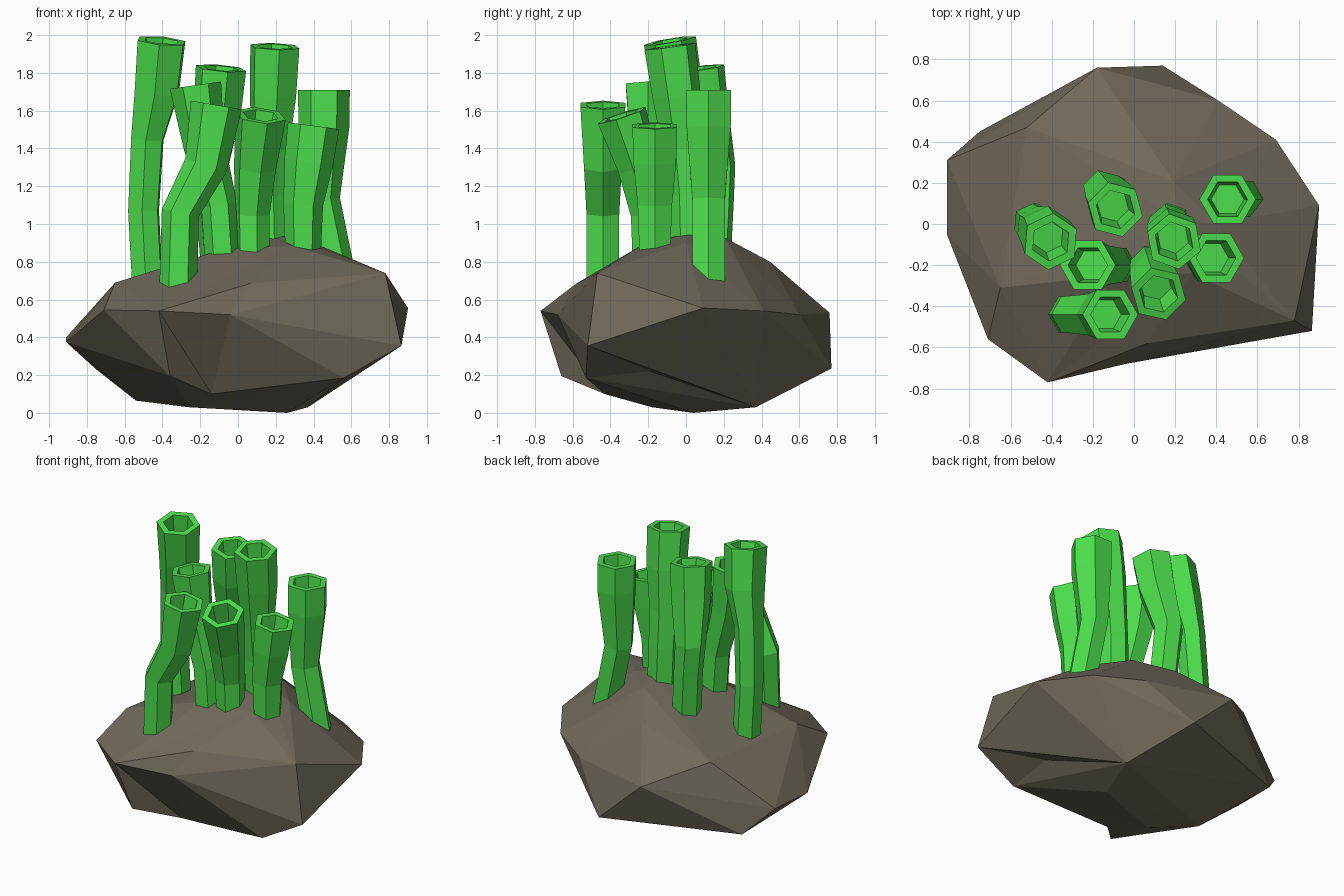
import bpy, bmesh, math
from mathutils import Vector

if "Cube" in bpy.data.objects:
    bpy.data.objects.remove(bpy.data.objects["Cube"])


def material(name, color):
    m = bpy.data.materials.new(name)
    m.diffuse_color = (*color, 1)
    m.use_nodes = True
    m.node_tree.nodes["Principled BSDF"].inputs["Base Color"].default_value = m.diffuse_color
    return m


GREEN = material("sponge green", (0.073, 0.74, 0.073))
STONE = material("brown stone", (0.162, 0.142, 0.103))


def make_object(name, bm, mat):
    bmesh.ops.recalc_face_normals(bm, faces=bm.faces)
    mesh = bpy.data.meshes.new(name)
    bm.to_mesh(mesh)
    bm.free()
    mesh.materials.append(mat)
    obj = bpy.data.objects.new(name, mesh)
    bpy.context.collection.objects.link(obj)


# Rock: faceted hull of a few corner points, then some dents
FL, TR, R = (-.42, -.77, .54), (.78, -.47, .74), (.865, -.52, .355)
SPUR, FR = (-.36, -.66, .195), (.56, -.53, .185)
BACK, LOW = (.14, .77, .235), (.37, .37, .03)
upper = [(.19, .21, .925), (.22, .02, .955), (.4, 0, .90), (.03, .445, .80), (-.52, .47, .685),
         (-.65, -.31, .69), (.28, -.24, .885), (-.1, -.25, .86), TR]
middle = [(.90, .09, .555), (.69, .41, .54), (.41, .60, .52), (-.18, .76, .53), (-.91, .31, .40),
          (-.91, -.05, .375), (-.71, -.56, .545), FL, R]
lower = [BACK, (-.75, .45, .23), FR, SPUR, LOW, (.26, .04, 0), (-.26, -.18, .03), (-.54, 0, .065)]
bm = bmesh.new()
at = {p: bm.verts.new(p) for p in upper + middle + lower}
bmesh.ops.convex_hull(bm, input=bm.verts)
bmesh.ops.triangulate(bm, faces=bm.faces)


def refan(faces, point):
    """Replace a patch of faces by a fan around a new point."""
    if not faces:
        return None
    v = bm.verts.new(point)
    rim = [e for f in faces for e in f.edges if sum(l in faces for l in e.link_faces) == 1]
    bmesh.ops.delete(bm, geom=faces, context='FACES_KEEP_BOUNDARY')
    for e in rim:
        bm.faces.new((*e.verts, v))
    return v


def patch(points):
    vs = {at[p] for p in points}
    return [f for f in bm.faces if set(f.verts) <= vs]


def across(a, b):
    e = bm.edges.get((at[a], at[b]))
    return list(e.link_faces) if e else []


brow = refan(patch([FL, SPUR, FR, R, TR]), (-.04, -.68, .52))
refan(across(FL, TR), (.065, -.58, .685))
refan(across(SPUR, FR), (-.14, -.43, .10))
ridge = bm.edges.get((brow, at[SPUR])) if brow else None
if ridge:
    bmesh.utils.edge_rotate(ridge)
refan(patch([R, FR, LOW, BACK]), (.58, -.19, .22))
bmesh.ops.delete(bm, geom=[e for e in bm.edges if not e.link_faces], context='EDGES')
bmesh.ops.delete(bm, geom=[v for v in bm.verts if not v.link_faces], context='VERTS')
make_object("rock", bm, STONE)


# Tube: six-sided sweep along a bent path, open at the top with a recessed hole
def tube(name, path, turn=0):
    pts = [Vector(p[:3]) for p in path]
    bm = bmesh.new()

    def ring(c, t, r):
        ax = (Vector((1, 0, 0)) - t * t.x).normalized()
        ay = t.cross(ax)
        out = []
        for k in range(6):
            a = math.radians(60 * k + turn)
            out.append(bm.verts.new(c + r * (math.cos(a) * ax + math.sin(a) * ay)))
        return out

    rings = []
    for i, p in enumerate(pts):
        t = pts[min(i + 1, len(pts) - 1)] - pts[max(i - 1, 0)]
        t.normalize()
        if i == 0:
            t = Vector((0, 0, 1))
        rings.append(ring(p, t, path[i][3]))
    rings.append(ring(pts[-1], t, .097))
    rings.append(ring(pts[-1] - .15 * t, t, .08))
    for a, b in zip(rings, rings[1:]):
        for k in range(6):
            bm.faces.new((a[k], a[(k + 1) % 6], b[(k + 1) % 6], b[k]))
    bm.faces.new(rings[0])
    bm.faces.new(rings[-1])
    make_object(name, bm, GREEN)


# Each path point: x, y, z, radius
tube("tube_tall_left", [(-.475, .01, .6, .09), (-.50, .01, 1.07, .09), (-.48, -.01, 1.45, .095),
                        (-.43, -.04, 1.70, .13), (-.405, -.085, 1.97, .14)], -35)
tube("tube_back", [(-.10, .14, .7, .095), (-.13, .16, 1.1, .095), (-.15, .165, 1.3, .10),
                   (-.11, .10, 1.6, .13), (-.09, .07, 1.825, .138)], -15)
tube("tube_tall_right", [(.18, .01, .7, .10), (.17, .0, 1.15, .10), (.17, -.02, 1.4, .105),
                         (.185, -.05, 1.68, .13), (.195, -.085, 1.94, .138)], -20)
tube("tube_far_right", [(.54, .12, .65, .10), (.44, .12, 1.13, .10), (.455, .12, 1.52, .135),
                        (.455, .12, 1.71, .137)])
tube("tube_front_right", [(.345, -.165, .75, .09), (.345, -.165, 1.1, .105), (.375, -.165, 1.33, .13),
                          (.40, -.165, 1.52, .137)])
tube("tube_front_middle", [(.08, -.19, .65, .09), (.075, -.20, 1.05, .095), (.09, -.25, 1.3, .115),
                           (.12, -.34, 1.575, .138)], -15)
tube("tube_front_left", [(-.32, -.44, .55, .10), (-.305, -.44, 1.06, .10), (-.17, -.44, 1.31, .115),
                         (-.115, -.44, 1.63, .137)])
tube("tube_inner_left", [(-.07, -.2, .65, .095), (-.10, -.2, 1.1, .095), (-.18, -.2, 1.42, .11),
                         (-.225, -.2, 1.735, .137)])
